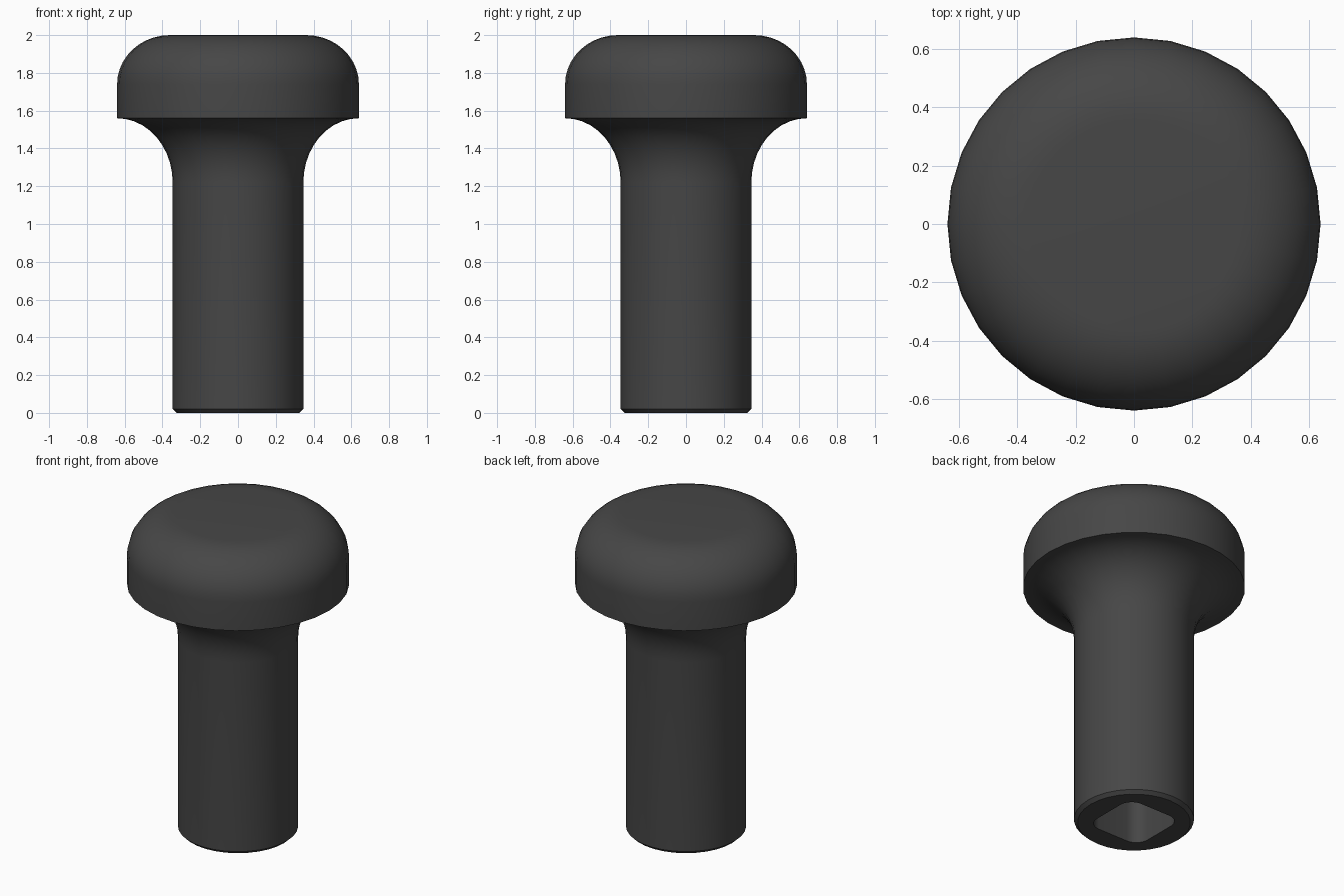
import bpy, bmesh
from math import sin, cos, pi, radians

SIDES = 32
ARC_STEPS = 10

cube = bpy.data.objects.get("Cube")
if cube:
    bpy.data.objects.remove(cube, do_unlink=True)


def material(name, rgb):
    mat = bpy.data.materials.new(name)
    mat.use_nodes = True
    mat.diffuse_color = (*rgb, 1)
    shader = mat.node_tree.nodes["Principled BSDF"]
    shader.inputs["Base Color"].default_value = (*rgb, 1)
    shader.inputs["Roughness"].default_value = 0.6
    return mat


def arc(cx, cz, rx, rz, start, end):
    """Points of an elliptical arc in the profile plane."""
    angles = [radians(start + (end - start) * i / ARC_STEPS) for i in range(ARC_STEPS + 1)]
    return [(cx + rx * cos(a), cz + rz * sin(a)) for a in angles]


def circle_ring(r, z):
    return [(r * cos(2 * pi * i / SIDES), r * sin(2 * pi * i / SIDES), z) for i in range(SIDES)]


def rounded_square_ring(half, radius, z):
    """Rounded square with as many points as a circle ring."""
    per_corner = SIDES // 4
    ring = []
    for corner in range(4):
        mid = pi / 4 + corner * pi / 2
        cx = (half - radius) * (1 if cos(mid) > 0 else -1)
        cy = (half - radius) * (1 if sin(mid) > 0 else -1)
        for i in range(per_corner):
            a = corner * pi / 2 + pi / 2 * i / (per_corner - 1)
            ring.append((cx + radius * cos(a), cy + radius * sin(a), z))
    return ring


# Outer profile: chamfered foot, shaft, flared neck, domed head
profile = [(0.325, 0), (0.346, 0.02)]
profile += arc(0.64, 1.22, 0.294, 0.34, 180, 90)
profile += arc(0.36, 1.74, 0.28, 0.26, 0, 90)

# Socket first, then the outside from foot to crown
rings = [rounded_square_ring(0.19, 0.085, z) for z in (0.9, 0)]
rings += [circle_ring(r, z) for r, z in profile]

bm = bmesh.new()
loops = [[bm.verts.new(p) for p in ring] for ring in rings]
for low, high in zip(loops, loops[1:]):
    for i in range(SIDES):
        j = (i + 1) % SIDES
        bm.faces.new((low[i], low[j], high[j], high[i]))
bm.faces.new(loops[-1])
bm.faces.new(loops[0][::-1])
bmesh.ops.recalc_face_normals(bm, faces=bm.faces)

mesh = bpy.data.meshes.new("push_knob")
bm.to_mesh(mesh)
bm.free()
mesh.materials.append(material("dark_grey_plastic", (0.062, 0.062, 0.062)))

knob = bpy.data.objects.new("push_knob", mesh)
bpy.context.collection.objects.link(knob)
bpy.ops.object.select_all(action="DESELECT")
knob.select_set(True)
bpy.context.view_layer.objects.active = knob
bpy.ops.object.shade_smooth_by_angle(angle=radians(30))
